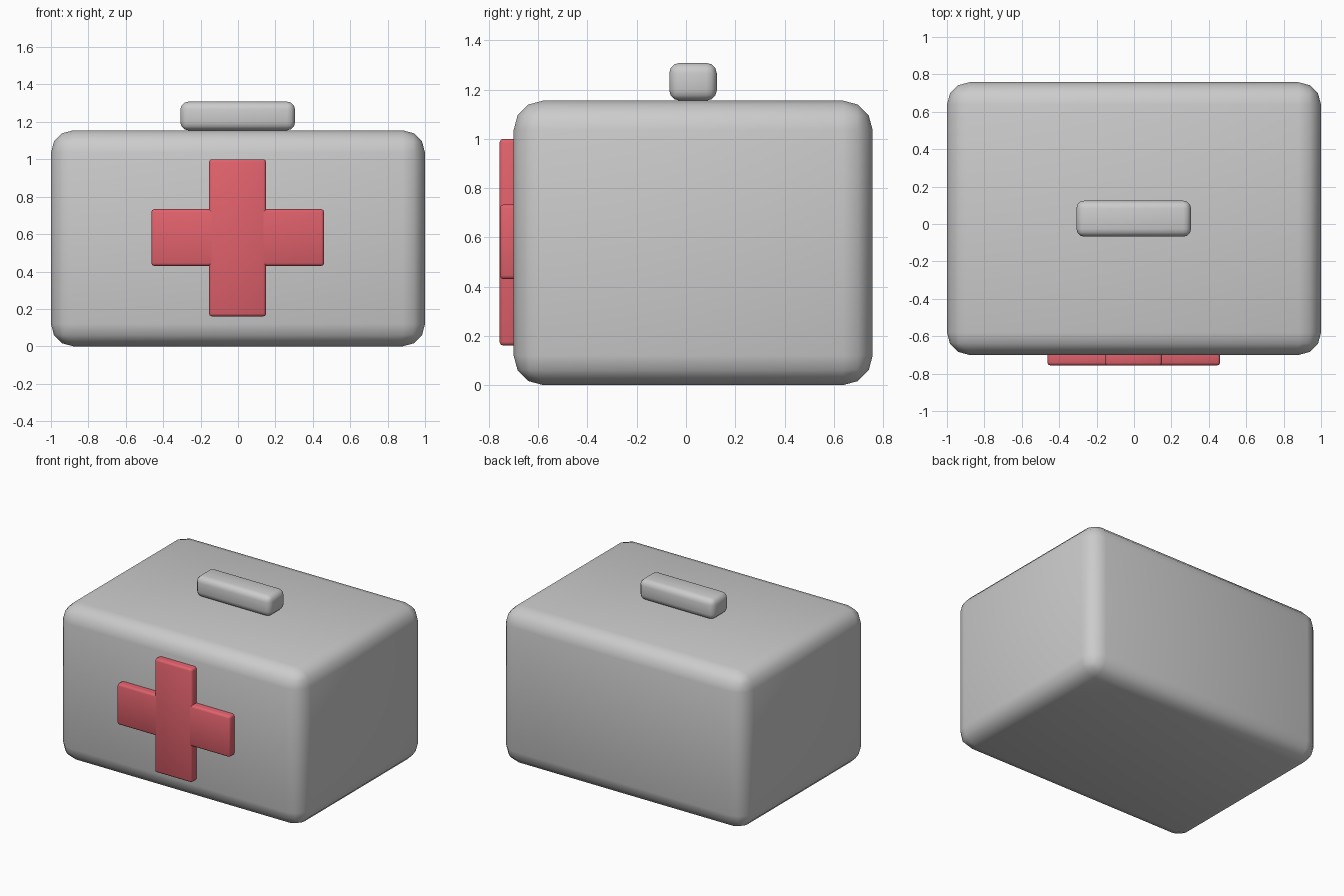
import bpy

if "Cube" in bpy.data.objects:
    bpy.data.objects.remove(bpy.data.objects["Cube"])


def rounded_box(name, lo, hi, radius, segments, material=None):
    """Smooth box spanning lo..hi with rounded edges."""
    size = [b - a for a, b in zip(lo, hi)]
    centre = [(a + b) / 2 for a, b in zip(lo, hi)]
    bpy.ops.mesh.primitive_cube_add(size=1, location=centre)
    ob = bpy.context.object
    ob.name = name
    ob.scale = size
    bpy.ops.object.transform_apply(location=False, rotation=False, scale=True)
    bpy.ops.object.shade_smooth()
    bevel = ob.modifiers.new("rounded_edges", 'BEVEL')
    bevel.width = radius
    bevel.segments = segments
    if material:
        ob.data.materials.append(material)
    return ob


red = bpy.data.materials.new("red")
red.diffuse_color = (0.75, 0.12, 0.15, 1)
red.use_nodes = True
red.node_tree.nodes["Principled BSDF"].inputs["Base Color"].default_value = red.diffuse_color

# Case and carrying handle
rounded_box("case_body", (-1, -0.70, 0), (1, 0.758, 1.155), 0.12, 3)
rounded_box("handle", (-0.308, -0.068, 1.155), (0.305, 0.125, 1.308), 0.042, 3)

# Red cross on the front, two crossing bars
rounded_box("cross_upright", (-0.155, -0.757, 0.16), (0.15, -0.66, 1.0), 0.015, 2, red)
rounded_box("cross_bar", (-0.463, -0.756, 0.43), (0.46, -0.66, 0.733), 0.015, 2, red)
